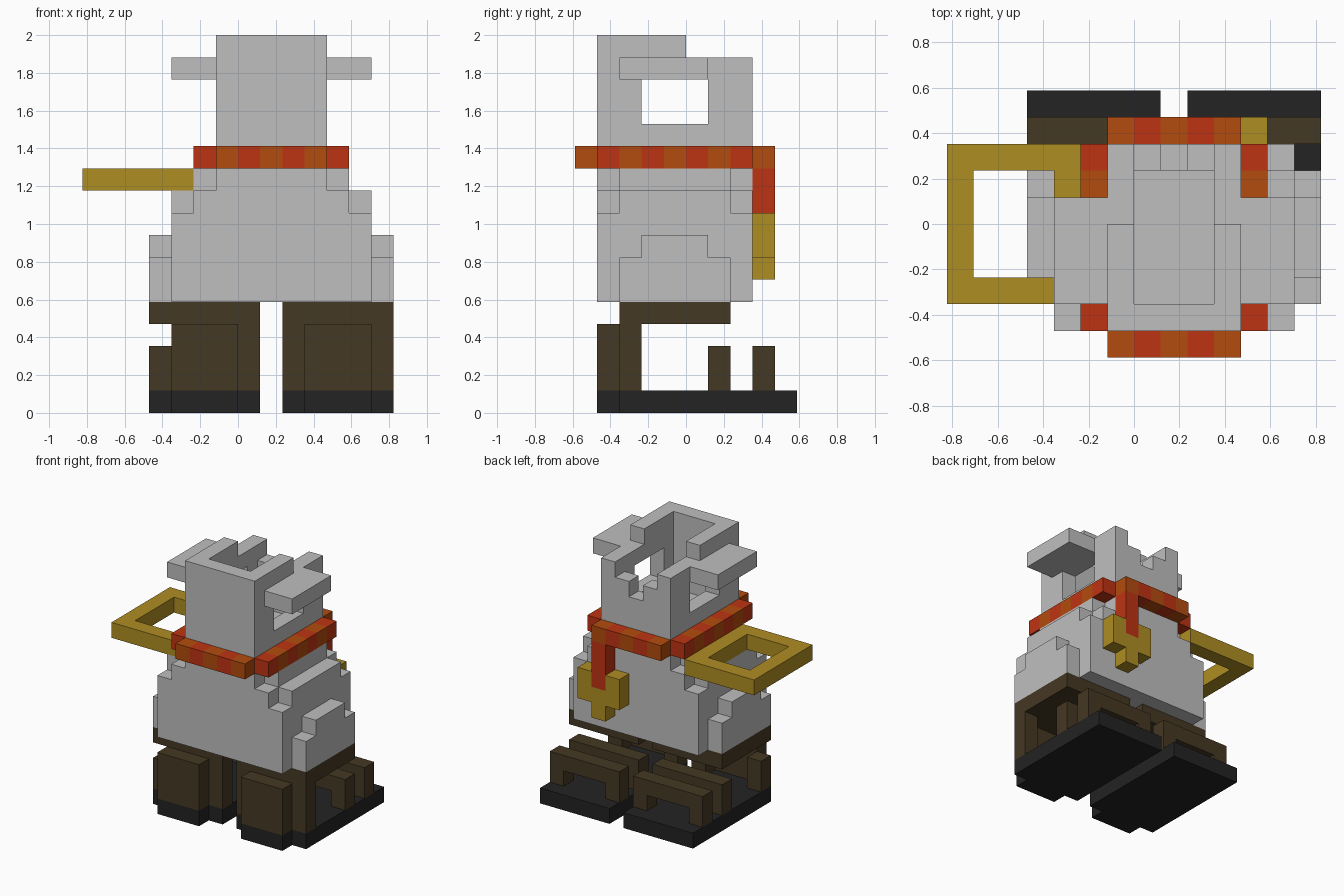
import bpy
import bmesh
from mathutils import Vector

if "Cube" in bpy.data.objects:
    bpy.data.objects.remove(bpy.data.objects["Cube"], do_unlink=True)

U = 2 / 17  # size of one block


def material(name, rgb):
    lin = [((c / 255 + 0.055) / 1.055) ** 2.4 for c in rgb] + [1.0]
    m = bpy.data.materials.new(name)
    m.use_nodes = True
    m.diffuse_color = lin
    bsdf = next(n for n in m.node_tree.nodes if n.type == 'BSDF_PRINCIPLED')
    bsdf.inputs["Base Color"].default_value = lin
    return m


GREY = material("light_grey", (191, 191, 191))
RED = material("red", (190, 52, 18))
ORANGE = material("orange", (180, 75, 14))
GOLD = material("gold", (175, 141, 35))
BROWN = material("dark_brown", (69, 56, 35))
BLACK = material("black", (35, 35, 35))


def blocks(name, boxes, *mats):
    """Object from boxes (x0, x1, y0, y1, z0, z1[, material index]) in block units."""
    bm = bmesh.new()
    for b in boxes:
        lo, hi = Vector(b[0:6:2]) * U, Vector(b[1:6:2]) * U
        made = bmesh.ops.create_cube(bm, size=1)["verts"]
        for v in made:
            v.co = [(lo[i] + hi[i]) / 2 + v.co[i] * (hi[i] - lo[i]) for i in range(3)]
        for f in {f for v in made for f in v.link_faces}:
            f.material_index = b[6] if len(b) > 6 else 0
    me = bpy.data.meshes.new(name)
    bm.to_mesh(me)
    bm.free()
    for m in mats:
        me.materials.append(m)
    ob = bpy.data.objects.new(name, me)
    bpy.context.collection.objects.link(ob)
    return ob


# Feet and trouser legs, one per side
for side, x, outer_tops in (("right", -4, (3, 4)), ("left", 2, (4, 4))):
    blocks(side + "_sole", [(x, x + 5, -3, 5, 0, 1), (x + 1, x + 4, -4, -3, 0, 1)], BLACK)
    blocks(side + "_shin", [(x + 1, x + 4, -4, -3, 1, 4),
                            (x, x + 1, -3, -2, 1, outer_tops[0]),
                            (x + 4, x + 5, -3, -2, 1, outer_tops[1])], BROWN)
    for part, y in (("heel_arch", 3), ("middle_arch", 1)):
        blocks(side + "_" + part, [(x, x + 1, y, y + 1, 1, 2),
                                   (x + 4, x + 5, y, y + 1, 1, 2),
                                   (x, x + 5, y, y + 1, 2, 3)], BROWN)
    blocks(side + "_thigh", [(x, x + 5, -3, 2, 4, 5)], BROWN)

# Body with stepped shoulders
blocks("body", [(-3, 6, -4, 3, 5, 9),
                (-2, 5, -4, 3, 9, 10), (-3, -2, -3, 2, 9, 10), (5, 6, -3, 2, 9, 10),
                (-1, 4, -4, 3, 10, 12), (-2, -1, -3, 2, 10, 11), (4, 5, -3, 2, 10, 11)], GREY)
for side, x in (("right", -4), ("left", 6)):
    blocks(side + "_arm", [(x, x + 1, -3, 2, 5, 7), (x, x + 1, -2, 1, 7, 8)], GREY)

# Striped collar
collar = []
for x in range(-1, 4):
    for y in (-5, 3):
        collar.append((x, x + 1, y, y + 1, 11, 12, x % 2))
for y in range(-4, 3):
    for x in (-2, 4):
        collar.append((x, x + 1, y, y + 1, 11, 12, y % 2))
blocks("collar", collar, RED, ORANGE)

# Hanging strap and tag on the back
blocks("tag_strap", [(3, 4, 3, 4, 8, 11)], RED)
blocks("tag", [(2, 3, 3, 4, 7, 9), (4, 5, 3, 4, 7, 9), (3, 4, 3, 4, 6, 8)], GOLD)

# Square ring at the side
blocks("side_ring", [(-7, -2, 2, 3, 10, 11), (-7, -2, -3, -2, 10, 11),
                     (-7, -6, -2, 2, 10, 11), (-3, -2, -2, 2, 10, 11)], GOLD)

# Hollow head: front wall, windowed side walls, notched back wall
blocks("head_front", [(-1, 4, -4, -3, 12, 17)], GREY)
for side, x in (("right", -1), ("left", 3)):
    blocks(side + "_head_wall", [(x, x + 1, -3, -2, 12, 16), (x, x + 1, -2, 1, 12, 13),
                                 (x, x + 1, -2, 1, 15, 16), (x, x + 1, 1, 3, 12, 16),
                                 (x, x + 1, -3, 0, 16, 17)], GREY)
blocks("head_back", [(x, x + 1, 2, 3, 12, 14 + abs(x - 1)) for x in (0, 1, 2)], GREY)

# Ears
for side, x in (("right", -3), ("left", 4)):
    blocks(side + "_ear", [(x, x + 2, -3, 1, 15, 16)], GREY)
